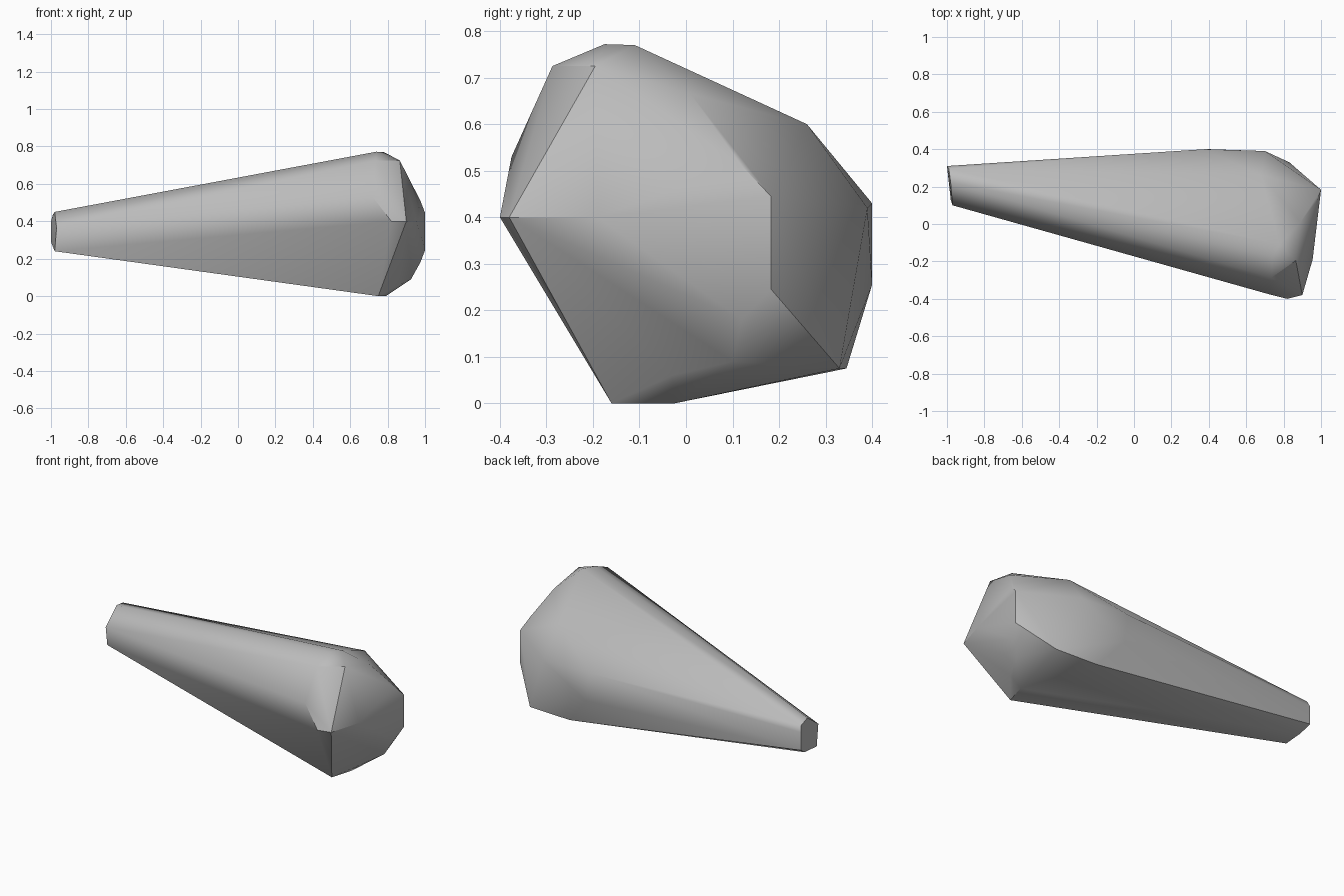
import bpy
import bmesh

cube = bpy.data.objects.get("Cube")
if cube:
    bpy.data.objects.remove(cube, do_unlink=True)

# Plain stone grey
stone = bpy.data.materials.new("stone_grey")
stone.use_nodes = True
grey = (0.5, 0.5, 0.5, 1)
stone.diffuse_color = grey
stone.node_tree.nodes["Principled BSDF"].inputs["Base Color"].default_value = grey

# Narrow end corners
narrow_end = [(-.98, .22, .45), (-.99, .295, .435), (-1, .31, .4), (-1, .31, .29),
              (-.98, .25, .25), (-.98, .13, .24), (-.97, .10, .365)]
# Broad end face with its slightly domed centre
broad_face = [(.90, -.38, .40), (.865, -.195, .725), (.89, .01, .665), (.975, .12, .51),
              (1, .183, .445), (1, .183, .245), (.975, .12, .18), (.925, .10, .09),
              (.86, -.03, .06), (.955, -.19, .40)]
# Shoulder corners around the thick part
shoulder = [(.74, -.175, .772), (.78, -.11, .77), (.735, -.287, .725),
            (.72, -.375, .53), (.82, -.40, .40), (.75, -.16, 0), (.79, -.025, 0),
            (.68, .26, .60), (.38, .40, .43), (.70, .39, .42), (.40, .40, .255),
            (.55, .345, .075), (.83, .33, .075)]

# Faceted tapering body wrapped around the corners
bm = bmesh.new()
for corner in narrow_end + broad_face + shoulder:
    bm.verts.new(corner)
hull = bmesh.ops.convex_hull(bm, input=bm.verts)
loose = [v for v in bm.verts if not v.link_faces]
bmesh.ops.delete(bm, geom=loose, context='VERTS')
bmesh.ops.recalc_face_normals(bm, faces=bm.faces)
mesh = bpy.data.meshes.new("tapered_stone")
bm.to_mesh(mesh)
bm.free()
mesh.materials.append(stone)
body = bpy.data.objects.new("tapered_stone", mesh)
bpy.context.collection.objects.link(body)

# Soft shading across shallow facets, crisp at the strong edges
bpy.ops.object.select_all(action='DESELECT')
body.select_set(True)
bpy.context.view_layer.objects.active = body
bpy.ops.object.shade_smooth_by_angle(angle=0.55)
